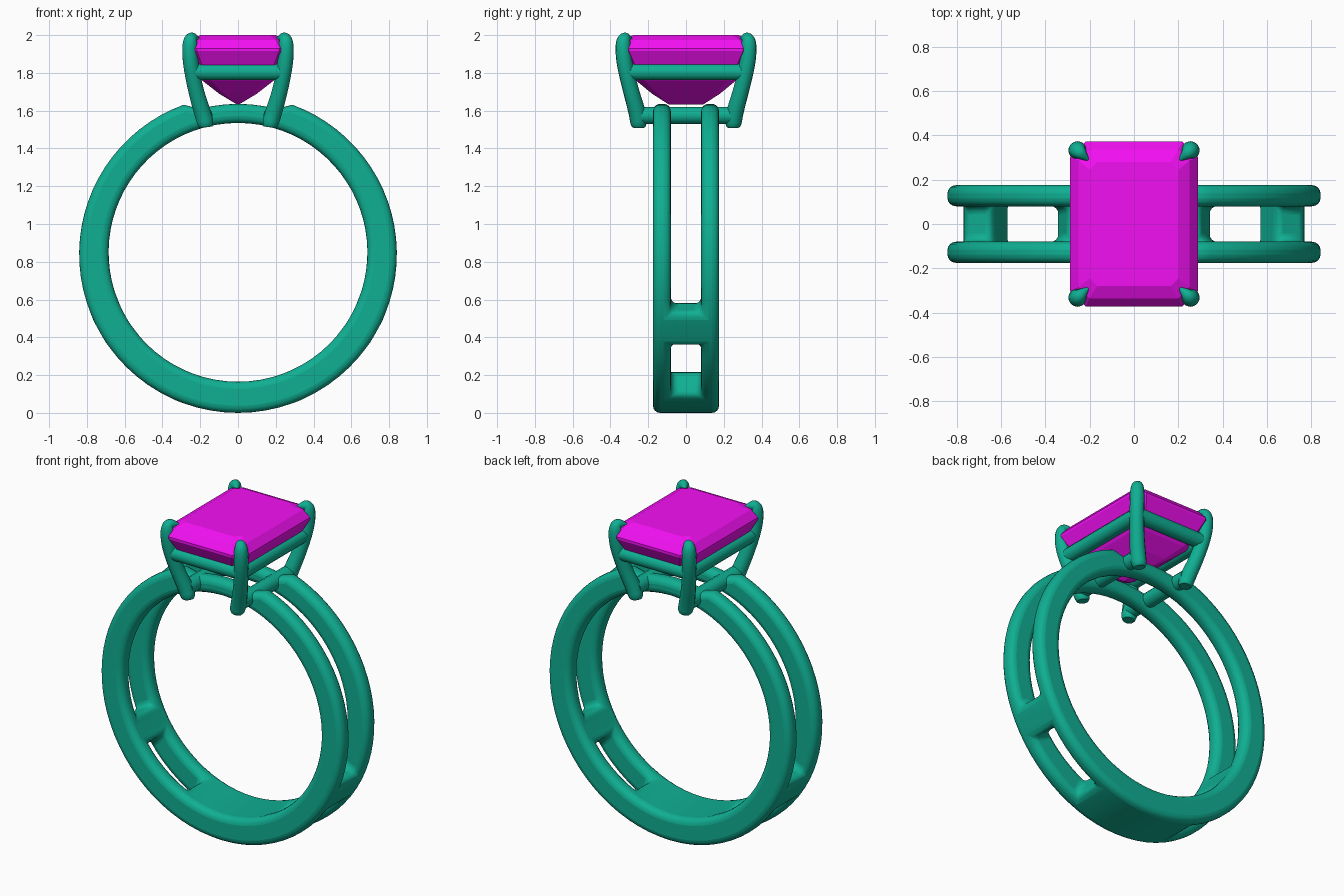
import bpy, bmesh, math

if "Cube" in bpy.data.objects:
    bpy.data.objects.remove(bpy.data.objects["Cube"])

def material(name, rgb):
    m = bpy.data.materials.new(name)
    m.diffuse_color = (*rgb, 1)
    m.use_nodes = True
    m.node_tree.nodes["Principled BSDF"].inputs["Base Color"].default_value = m.diffuse_color
    return m

METAL = material("teal_metal", (0.005, 0.43, 0.29))
GEM = material("magenta_stone", (0.9, 0.005, 0.9))

def mesh_object(name, bm, mat):
    bmesh.ops.recalc_face_normals(bm, faces=bm.faces)
    me = bpy.data.meshes.new(name)
    bm.to_mesh(me)
    bm.free()
    me.materials.append(mat)
    ob = bpy.data.objects.new(name, me)
    bpy.context.collection.objects.link(ob)
    return ob

def tube(name, points, radius):
    """Round bar through points (x, y, z, relative radius)."""
    cu = bpy.data.curves.new(name, 'CURVE')
    cu.dimensions = '3D'
    cu.bevel_depth = radius
    cu.bevel_resolution = 5
    cu.resolution_u = 6
    cu.use_fill_caps = True
    sp = cu.splines.new('NURBS')
    sp.points.add(len(points) - 1)
    for p, (x, y, z, r) in zip(sp.points, points):
        p.co = (x, y, z, 1)
        p.radius = r
    sp.order_u = min(3, len(points))
    sp.use_endpoint_u = True
    cu.materials.append(METAL)
    ob = bpy.data.objects.new(name, cu)
    bpy.context.collection.objects.link(ob)
    return ob

# Split band: two rails, a solid base and two bridges (angles from the bottom)
def span(a, b, n):
    return [a + (b - a) * i / n for i in range(n)]

half = span(0, 25, 5) + span(25, 54, 6) + span(54, 68, 3) + span(68, 160, 20) \
    + span(160, 165, 1) + span(165, 180, 3)
angles = half + [180] + [360 - a for a in reversed(half[1:])]
n = len(angles)
YS = [-0.175, -0.08, 0.08, 0.175]

def solid(i, j):
    if j < 0 or j > 2:
        return False
    a0, a1 = angles[i % n], angles[(i + 1) % n] or 360
    mid = (a0 + a1) / 2
    mid = min(mid, 360 - mid)
    return j != 1 or mid < 25 or 54 < mid < 68

bm = bmesh.new()
v = {}
for i, a in enumerate(angles):
    t = math.radians(a)
    top = min(a, 360 - a) > 164
    for k, y in enumerate(YS):
        for r, (rad, zc) in enumerate(((0.685, 0.85), (0.786 if top else 0.841, 0.85 if top else 0.841))):
            v[i, k, r] = bm.verts.new((rad * math.sin(t), y, zc - rad * math.cos(t)))
for i in range(n):
    e = (i + 1) % n
    for j in range(3):
        if not solid(i, j):
            continue
        for r in (0, 1):
            bm.faces.new([v[i, j, r], v[e, j, r], v[e, j + 1, r], v[i, j + 1, r]])
        for dj, k in ((-1, j), (1, j + 1)):
            if not solid(i, j + dj):
                bm.faces.new([v[i, k, 0], v[e, k, 0], v[e, k, 1], v[i, k, 1]])
        for di, q in ((-1, i), (1, e)):
            if not solid(i + di, j):
                bm.faces.new([v[q, j, 0], v[q, j + 1, 0], v[q, j + 1, 1], v[q, j, 1]])
loose = [w for w in bm.verts if not w.link_faces]
bmesh.ops.delete(bm, geom=loose, context='VERTS')
band = mesh_object("split_band", bm, METAL)
bev = band.modifiers.new("rounding", 'BEVEL')
bev.width = 0.038
bev.segments = 4
bev.limit_method = 'ANGLE'
bev.angle_limit = math.radians(50)
bpy.context.view_layer.objects.active = band
band.select_set(True)
bpy.ops.object.shade_smooth_by_angle(angle=math.radians(45))

# Claw prongs at the four corners
for sx, xn in ((-1, "left"), (1, "right")):
    for sy, yn in ((-1, "front"), (1, "back")):
        path = [(.168, .25, 1.512, .75), (.170, .25, 1.525, 1), (.185, .255, 1.58, 1.05),
                (.222, .29, 1.70, .95), (.250, .325, 1.84, .95), (.256, .334, 1.94, .95),
                (.250, .328, 1.985, .8), (.225, .305, 1.985, .45), (.205, .287, 1.98, .1)]
        tube(f"{yn}_{xn}_prong", [(sx * x, sy * y, z, r) for x, y, z, r in path], 0.044)

# Upper gallery rails under the stone and lower cross bars between prongs
for s, yn, xn in ((-1, "front", "left"), (1, "back", "right")):
    tube(f"{yn}_gallery_rail", [(x, s * .31, 1.805, 1) for x in (-.24, .24)], 0.044)
    tube(f"{xn}_gallery_rail", [(s * .235, y, 1.805, 1) for y in (-.315, .315)], 0.044)
    tube(f"{xn}_base_bar", [(s * .18, y, 1.575, 1) for y in (-.255, .255)], 0.046)

# Step-cut rectangular stone: stacked chamfered rectangles (z, half x, half y, corner)
LEVELS = [(2.0, .20, .28, .035), (1.975, .25, .335, .05), (1.93, .288, .372, .07),
          (1.915, .288, .372, .07), (1.84, .25, .33, .06), (1.76, .19, .265, .045),
          (1.69, .10, .18, .025), (1.632, .004, .09, .002)]
bm = bmesh.new()
rings = []
for z, x, y, c in LEVELS:
    rings.append([bm.verts.new((px, py, z)) for px, py in (
        (x, c - y), (x, y - c), (x - c, y), (c - x, y),
        (-x, y - c), (-x, c - y), (c - x, -y), (x - c, -y))])
bm.faces.new(rings[0])
bm.faces.new(rings[-1])
for a, b in zip(rings, rings[1:]):
    for i in range(8):
        bm.faces.new([a[i], a[(i + 1) % 8], b[(i + 1) % 8], b[i]])
mesh_object("cut_stone", bm, GEM)
